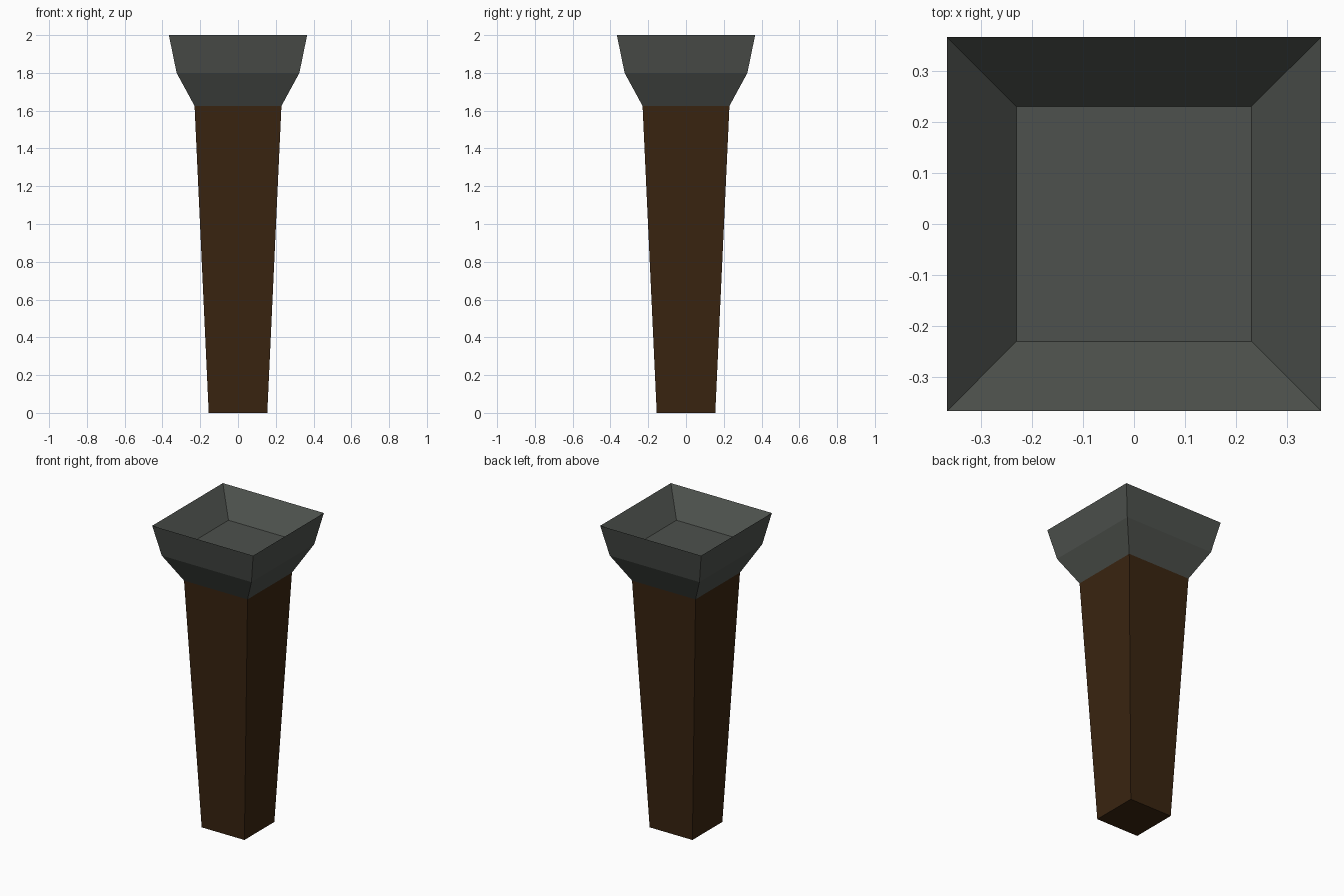
import bpy
import bmesh

cube = bpy.data.objects.get("Cube")
if cube:
    bpy.data.objects.remove(cube, do_unlink=True)


def make_material(name, rgb):
    mat = bpy.data.materials.new(name)
    mat.use_nodes = True
    color = (*rgb, 1.0)
    mat.diffuse_color = color
    bsdf = next(n for n in mat.node_tree.nodes if n.type == "BSDF_PRINCIPLED")
    bsdf.inputs["Base Color"].default_value = color
    bsdf.inputs["Roughness"].default_value = 0.8
    return mat


def square_loft(name, profile, mat, cap_start=True, cap_end=True):
    """Skin a stack of square rings given as (half width, height)."""
    bm = bmesh.new()
    corners = [(-1, -1), (1, -1), (1, 1), (-1, 1)]
    rings = [[bm.verts.new((sx * h, sy * h, z)) for sx, sy in corners]
             for h, z in profile]
    for low, high in zip(rings, rings[1:]):
        for i in range(4):
            j = (i + 1) % 4
            bm.faces.new((low[i], low[j], high[j], high[i]))
    if cap_start:
        bm.faces.new(rings[0][::-1])
    if cap_end:
        bm.faces.new(rings[-1])
    mesh = bpy.data.meshes.new(name)
    bm.to_mesh(mesh)
    bm.free()
    mesh.materials.append(mat)
    obj = bpy.data.objects.new(name, mesh)
    bpy.context.collection.objects.link(obj)
    return obj


wood = make_material("dark wood", (0.042, 0.018, 0.0055))
iron = make_material("grey iron", (0.075, 0.083, 0.074))

# Tapered handle, narrow at the foot
square_loft("handle", [(0.155, 0), (0.23, 1.625)], wood, cap_end=False)

# Flared bowl: outside up to a sharp rim, then down inside to the floor
square_loft("bowl",
            [(0.23, 1.625), (0.325, 1.8), (0.366, 2.0), (0.23, 1.845)],
            iron, cap_start=False)
